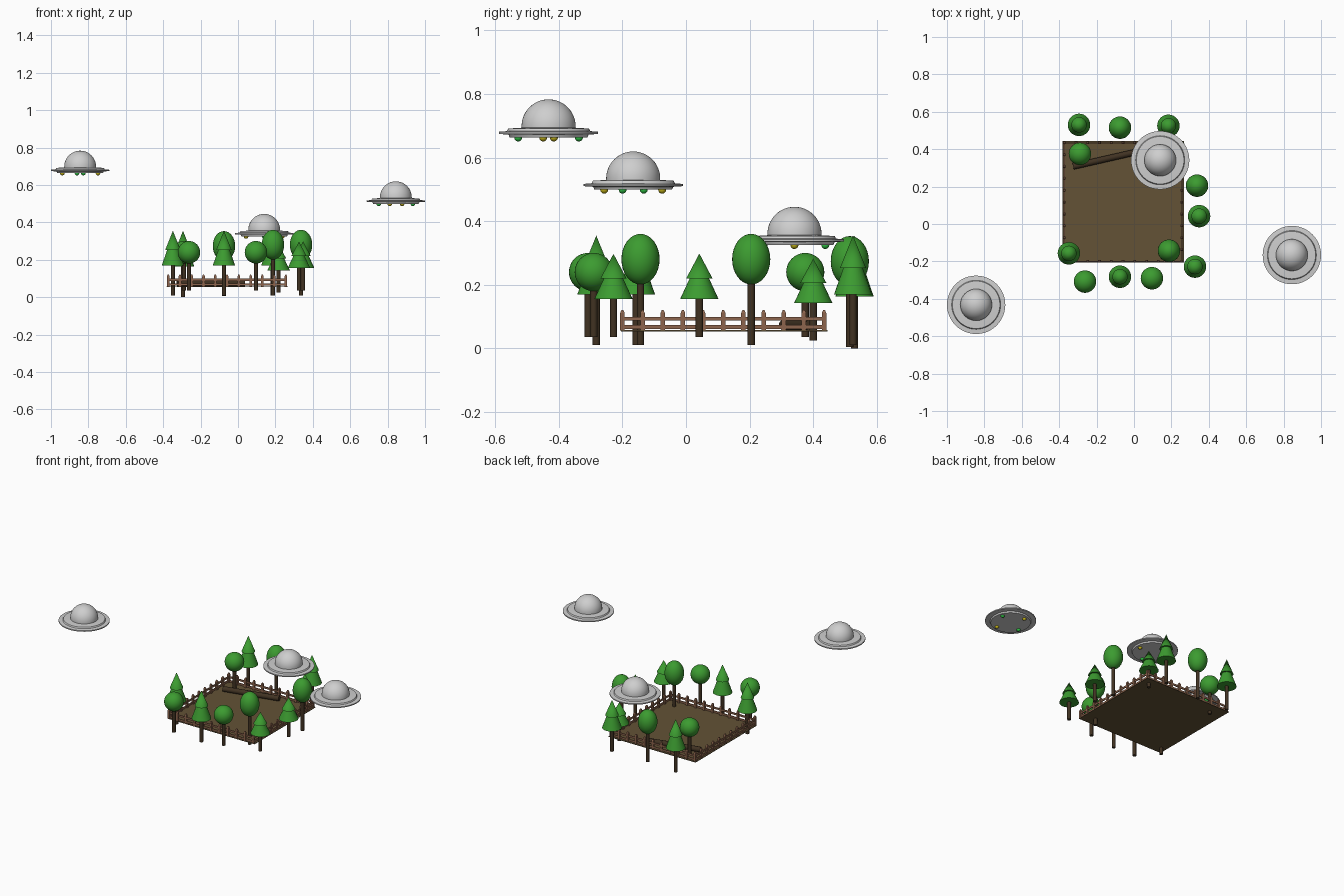
import bpy, bmesh, math
from mathutils import Vector, Matrix

if "Cube" in bpy.data.objects:
    bpy.data.objects.remove(bpy.data.objects["Cube"])


def mat(name, r, g, b):
    m = bpy.data.materials.new(name)
    m.diffuse_color = (r, g, b, 1)
    m.use_nodes = True
    m.node_tree.nodes["Principled BSDF"].inputs["Base Color"].default_value = m.diffuse_color
    return m


SOIL = mat("soil", .125, .085, .037)
BARK = mat("bark", .052, .032, .016)
LEAF = mat("leaf green", .045, .33, .03)
WOOD = mat("fence wood", .27, .13, .075)
METAL = mat("pale metal", .62, .62, .62)
YELLOW = mat("yellow lamp", .55, .45, .01)
GREEN = mat("green lamp", .03, .55, .06)


def finish(name, bm, material, angle=35):
    """Turn a bmesh into an object, smooth except at sharp edges."""
    bmesh.ops.recalc_face_normals(bm, faces=bm.faces)
    for f in bm.faces:
        f.smooth = True
    for e in bm.edges:
        e.smooth = len(e.link_faces) == 2 and e.calc_face_angle(0) < math.radians(angle)
    me = bpy.data.meshes.new(name)
    bm.to_mesh(me)
    bm.free()
    me.materials.append(material)
    ob = bpy.data.objects.new(name, me)
    bpy.context.collection.objects.link(ob)
    return ob


def lathe(bm, profile, centre, n=32):
    """Revolve (radius, height) points about a vertical axis."""
    rings = []
    for r, z in profile:
        count = 1 if r == 0 else n
        rings.append([bm.verts.new((centre[0] + r * math.cos(math.tau * i / n),
                                    centre[1] + r * math.sin(math.tau * i / n),
                                    centre[2] + z)) for i in range(count)])
    for a, b in zip(rings, rings[1:]):
        for i in range(n):
            j = (i + 1) % n
            quad = [a[i % len(a)], a[j % len(a)], b[j % len(b)], b[i % len(b)]]
            bm.faces.new(list(dict.fromkeys(quad)))


def box(bm, lo, hi):
    lo, hi = Vector(lo), Vector(hi)
    size = hi - lo
    m = Matrix.Translation((lo + hi) / 2) @ Matrix.Diagonal((*size, 1))
    bmesh.ops.create_cube(bm, size=1, matrix=m)


# Ground plate
X0, X1, Y0, Y1 = -.383, .266, -.205, .445
bm = bmesh.new()
box(bm, (X0, Y0, .053), (X1, Y1, .057))
finish("ground", bm, SOIL)

# Fallen log
bm = bmesh.new()
a, b = Vector((-.325, .308, .073)), Vector((.035, .39, .073))
turn = (b - a).to_track_quat('Z', 'Y').to_matrix().to_4x4()
bmesh.ops.create_cone(bm, cap_ends=True, segments=12, radius1=.017, radius2=.017,
                      depth=(b - a).length, matrix=Matrix.Translation((a + b) / 2) @ turn)
finish("fallen_log", bm, BARK)

# Fence: pointed posts and two rails on each side
FX0, FX1, FY0, FY1 = -.373, .256, -.2, .434
STEPS = 10


def post(bm, x, y):
    h = .007
    base = [bm.verts.new((x + sx * h, y + sy * h, .056))
            for sx, sy in ((-1, -1), (1, -1), (1, 1), (-1, 1))]
    mid = [bm.verts.new((v.co.x, v.co.y, .111)) for v in base]
    top = [bm.verts.new((x + (v.co.x - x) * .45, y + (v.co.y - y) * .45, .12)) for v in base]
    bm.faces.new(base)
    bm.faces.new(top)
    for lo, hi in ((base, mid), (mid, top)):
        for i in range(4):
            j = (i + 1) % 4
            bm.faces.new((lo[i], lo[j], hi[j], hi[i]))


corners = [(FX0, FY0), (FX1, FY0), (FX1, FY1), (FX0, FY1)]
names = ("front", "right", "back", "left")
for k, side in enumerate(names):
    (ax, ay), (bx, by) = corners[k], corners[(k + 1) % 4]
    bm = bmesh.new()
    for i in range(STEPS):
        t = i / STEPS
        post(bm, ax + (bx - ax) * t, ay + (by - ay) * t)
    finish(side + "_fence_posts", bm, WOOD, 20)
    bm = bmesh.new()
    for z in (.067, .093):
        box(bm, (min(ax, bx) - .003, min(ay, by) - .003, z - .006),
            (max(ax, bx) + .003, max(ay, by) + .003, z + .006))
    finish(side + "_fence_rails", bm, WOOD, 20)

# Trees: (kind, x, y, bottom, top)
TREES = [
    ("pine", -.294, .53, .0, .355), ("round", -.075, .515, .005, .353),
    ("pine", .184, .525, .01, .355), ("round", -.289, .375, .035, .3),
    ("round", .337, .205, .01, .36), ("pine", .348, .042, .035, .298),
    ("pine", .326, -.228, .035, .297), ("round", .187, -.143, .01, .36),
    ("round", .096, -.29, .035, .3), ("pine", -.075, -.282, .01, .355),
    ("round", -.262, -.308, .035, .3), ("pine", -.348, -.157, .01, .355),
    ("pine", .217, .4, .025, .282),
]
for n, (kind, x, y, z0, z1) in enumerate(TREES, 1):
    h = z1 - z0
    bm = bmesh.new()
    lathe(bm, [(0, 0), (.0115, 0), (.0115, .6 * h), (0, .6 * h)], (x, y, z0), 12)
    finish(f"tree_trunk_{n}", bm, BARK)
    bm = bmesh.new()
    if kind == "pine":
        # lower and upper cone tiers
        lathe(bm, [(0, .46 * h), (.06, .46 * h), (.026, .74 * h), (0, .74 * h)], (x, y, z0))
        lathe(bm, [(0, .705 * h), (.041, .705 * h), (0, h)], (x, y, z0))
    else:
        # ball crown, stretched on tall trees
        half, mid = .2275 * h, .7725 * h
        arc = [(.06 * math.sin(math.pi * i / 16), mid - half * math.cos(math.pi * i / 16))
               for i in range(17)]
        arc[0], arc[-1] = (0, mid - half), (0, mid + half)
        lathe(bm, arc, (x, y, z0))
    finish(f"tree_crown_{n}", bm, LEAF)

# Saucers: (x, y, dome top, angle of the first yellow lamp)
SAUCERS = [(-.844, -.432, .783, 10), (.844, -.166, .619, 110), (.14, .341, .445, 0)]
for n, (x, y, top, spin) in enumerate(SAUCERS, 1):
    bm = bmesh.new()
    lathe(bm, [(0, -.12), (.122, -.12), (.126, -.111), (.156, -.109), (.156, -.102),
               (.131, -.1), (.127, -.092), (.08, -.089), (0, -.089)], (x, y, top), 48)
    finish(f"saucer_disc_{n}", bm, METAL)
    bm = bmesh.new()
    R = .085
    dome = [(R, -.095)] + [(R * math.cos(math.pi * i / 24), -R + R * math.sin(math.pi * i / 24))
                           for i in range(12)] + [(0, 0)]
    lathe(bm, dome, (x, y, top), 48)
    finish(f"saucer_dome_{n}", bm, METAL)
    # four lamps under the rim
    for k in range(4):
        t = math.radians(spin + 90 * k)
        bm = bmesh.new()
        p = Vector((x + .097 * math.cos(t), y + .097 * math.sin(t), top - .12))
        bmesh.ops.create_uvsphere(bm, u_segments=16, v_segments=10, radius=.0125,
                                  matrix=Matrix.Translation(p))
        finish(f"saucer_lamp_{n}_{k + 1}", bm, GREEN if k % 2 else YELLOW)
